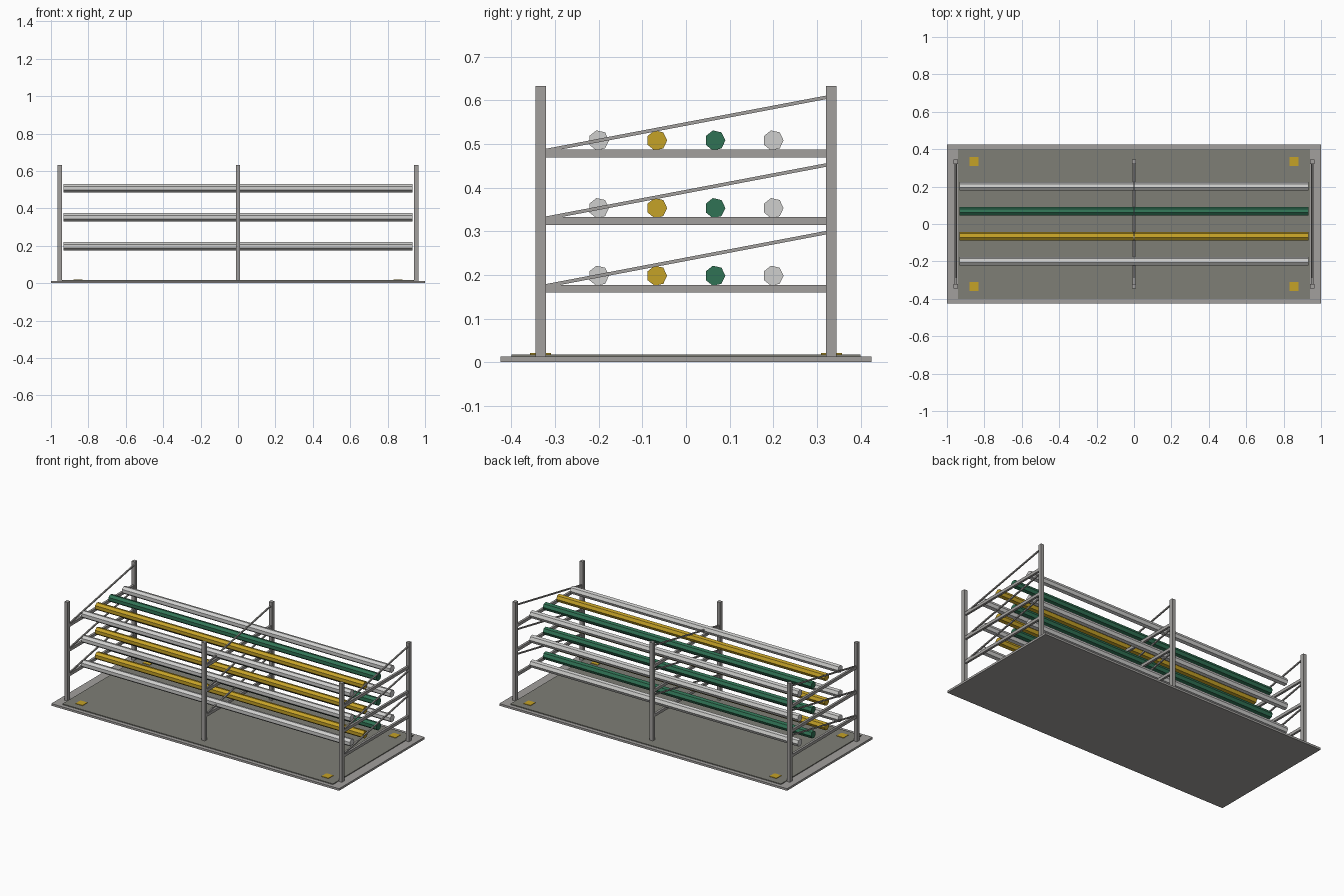
import bpy
import math
from mathutils import Vector

cube = bpy.data.objects.get("Cube")
if cube:
    bpy.data.objects.remove(cube, do_unlink=True)


def material(name, rgb):
    mat = bpy.data.materials.new(name)
    mat.use_nodes = True
    mat.diffuse_color = (*rgb, 1)
    mat.node_tree.nodes["Principled BSDF"].inputs["Base Color"].default_value = (*rgb, 1)
    return mat


steel = material("grey steel", (0.36, 0.35, 0.34))
mat_grey = material("olive grey mat", (0.21, 0.21, 0.18))
yellow = material("yellow", (0.56, 0.36, 0.02))
green = material("green", (0.03, 0.17, 0.09))
white = material("white", (0.62, 0.62, 0.61))


def box(name, centre, size, mat):
    bpy.ops.mesh.primitive_cube_add(size=1, location=centre)
    obj = bpy.context.object
    obj.name = name
    obj.scale = size
    bpy.ops.object.transform_apply(location=False, rotation=False, scale=True)
    obj.data.materials.append(mat)
    return obj


def brace(name, start, end, thickness, mat):
    a, b = Vector(start), Vector(end)
    obj = box(name, (a + b) / 2, (thickness, (b - a).length, thickness), mat)
    obj.rotation_euler.x = math.atan2(b.z - a.z, b.y - a.y)


def rod(name, y, z, mat):
    bpy.ops.mesh.primitive_cylinder_add(vertices=7, radius=0.0235, depth=1.864,
                                        location=(0, y, z), rotation=(0, math.pi / 2, 0))
    obj = bpy.context.object
    obj.name = name
    obj.data.materials.append(mat)


# Base slab, mat and corner pads
box("base", (0, 0, 0.0065), (2, 0.85, 0.013), steel)
box("floor_mat", (0, 0, 0.0145), (1.88, 0.8, 0.007), mat_grey)
for x in (-0.855, 0.855):
    for y in (-0.333, 0.333):
        box("corner_pad", (x, y, 0.017), (0.048, 0.048, 0.008), yellow)

levels = (0.168, 0.323, 0.478)

# Three upright frames with shelf beams and sloping braces
for x in (-0.953, 0, 0.953):
    for y in (-0.333, 0.333):
        box("post", (x, y, 0.323), (0.022, 0.024, 0.62), steel)
    for z in levels:
        box("shelf_beam", (x, 0, z), (0.014, 0.645, 0.018), steel)
        brace("sloping_brace", (x, -0.32, z + 0.007), (x, 0.323, z + 0.129), 0.008, steel)

# Long rods on every level
for z in levels:
    for y, mat in ((-0.2, white), (-0.0667, yellow), (0.0667, green), (0.2, white)):
        rod(mat.name + "_rod", y, z + 0.03, mat)
